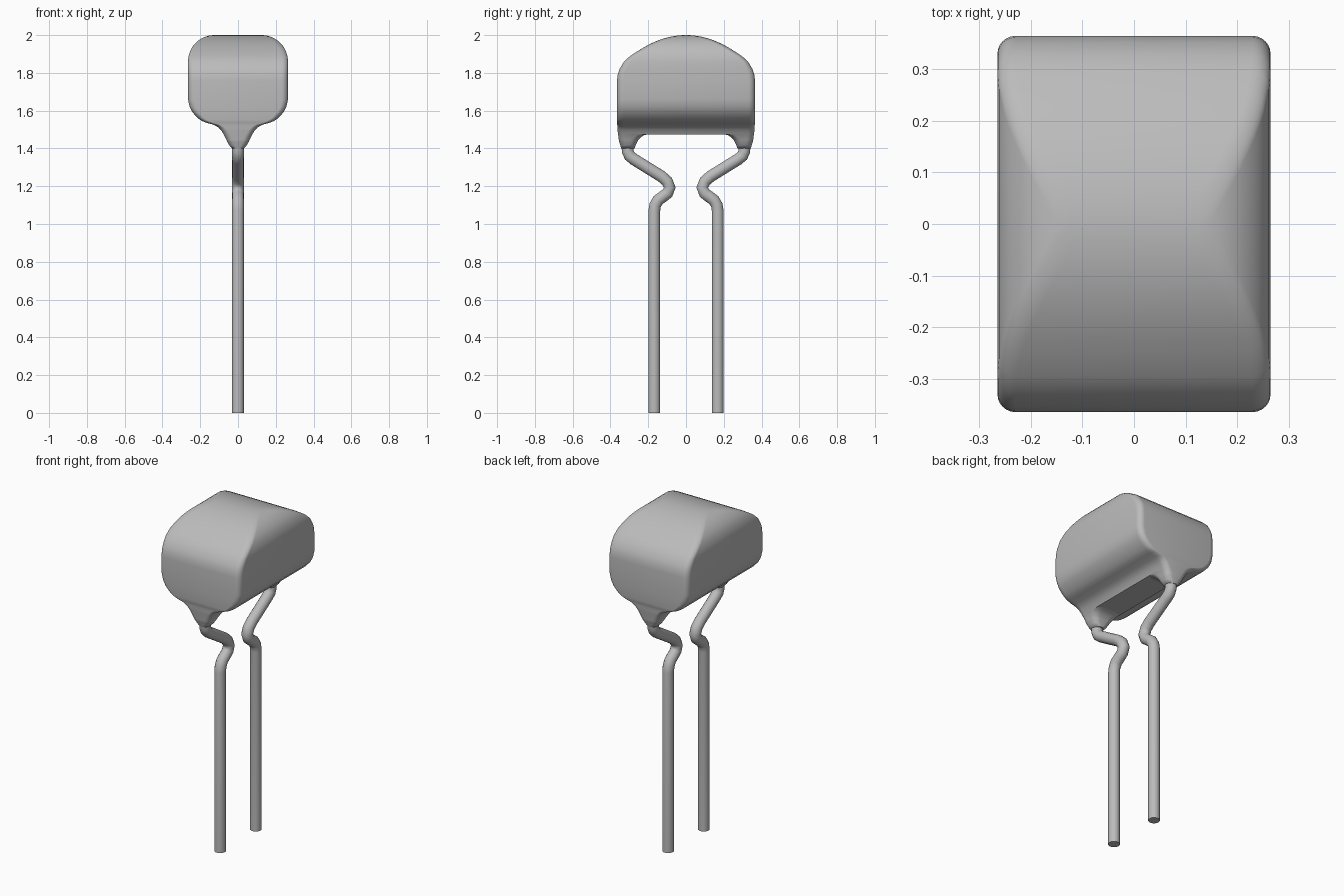
import bpy, bmesh, math

cube = bpy.data.objects.get("Cube")
if cube:
    bpy.data.objects.remove(cube, do_unlink=True)

grey = bpy.data.materials.new("plain grey")
grey.use_nodes = True
colour = (0.5, 0.5, 0.5, 1)
grey.diffuse_color = colour
grey.node_tree.nodes["Principled BSDF"].inputs["Base Color"].default_value = colour


def smooth(obj, degrees):
    bpy.ops.object.select_all(action='DESELECT')
    obj.select_set(True)
    bpy.context.view_layer.objects.active = obj
    bpy.ops.object.shade_smooth_by_angle(angle=math.radians(degrees))


def lookup(table, z):
    """Linear interpolation in a list of (height, value)."""
    for (z0, v0), (z1, v1) in zip(table, table[1:]):
        if z <= z1:
            return v0 + (v1 - v0) * max(0, z - z0) / (z1 - z0)
    return table[-1][1]


# Half width and outer depth of the body by height
WIDTH = [(1.40, .03), (1.415, .045), (1.435, .057), (1.46, .068), (1.49, .085),
         (1.51, .102), (1.525, .127), (1.535, .165), (1.545, .19), (1.56, .212),
         (1.59, .24), (1.62, .256), (1.66, .265)]
DEPTH = [(1.40, .343), (1.44, .355), (1.50, .363), (1.55, .365), (1.76, .365),
         (1.79, .362), (1.82, .352), (1.86, .328), (1.89, .295), (1.919, .25)]
# Inner side of each foot
INNER = [(1.40, .272), (1.42, .265), (1.445, .253), (1.46, .238),
         (1.47, .222), (1.475, .2)]
SHOULDER, ROUND, FLAT = 1.86, .14, .125


def half_width(z):
    if z > SHOULDER:
        return FLAT + math.sqrt(max(0, ROUND ** 2 - (z - SHOULDER) ** 2))
    return lookup(WIDTH, z)


def ring(bm, z, hx, y0, y1, steps=6):
    """One horizontal rounded rectangle."""
    hy, cy = (y1 - y0) / 2, (y0 + y1) / 2
    r = min(.035, hx, hy * .8)
    verts = []
    for q, (sx, sy) in enumerate([(1, 1), (-1, 1), (-1, -1), (1, -1)]):
        for i in range(steps + 1):
            a = math.pi / 2 * (q + i / steps)
            verts.append(bm.verts.new((sx * (hx - r) + r * math.cos(a),
                                       cy + sy * (hy - r) + r * math.sin(a), z)))
    return verts


def loft(bm, rings):
    for a, b in zip(rings, rings[1:]):
        for i in range(len(a)):
            j = (i + 1) % len(a)
            bm.faces.new((a[i], a[j], b[j], b[i]))


# Coated body: stacked rounded sections, closing to a ridge on top
bm = bmesh.new()
levels = [(1.475, lookup(DEPTH, 1.475))]
heights = sorted({z for z, _ in WIDTH + DEPTH if z > 1.475})
levels += [(z, lookup(DEPTH, z)) for z in heights]
levels += [(2 - 1.296 * y * y, y) for y in (.225, .2, .17, .14, .11, .08, .05, .025, 0)]
body_rings = [ring(bm, z, half_width(z), -y, y) for z, y in levels]
loft(bm, body_rings)
bm.faces.new(body_rings[0][::-1])

# Tapered feet where the leads come out
foot_heights = sorted({z for z, _ in WIDTH + DEPTH + INNER if z <= 1.475})
for side in (1, -1):
    rings = []
    for z in foot_heights:
        ends = sorted((side * lookup(INNER, z), side * lookup(DEPTH, z)))
        rings.append(ring(bm, z, half_width(z), *ends))
    loft(bm, rings)
    bm.faces.new(rings[0][::-1])

bmesh.ops.remove_doubles(bm, verts=bm.verts, dist=.0002)
mesh = bpy.data.meshes.new("body")
bm.to_mesh(mesh)
bm.free()
body = bpy.data.objects.new("body", mesh)
bpy.context.collection.objects.link(body)
mesh.materials.append(grey)
smooth(body, 50)

# Kinked wire leads
PATH = [(.31, 1.42), (.309, 1.385), (.298, 1.36), (.275, 1.342), (.13, 1.252),
        (.1, 1.226), (.086, 1.193), (.098, 1.163), (.122, 1.145), (.148, 1.126),
        (.163, 1.1), (.168, 1.07), (.168, 0)]
for side, name in ((-1, "front_lead"), (1, "back_lead")):
    curve = bpy.data.curves.new(name, 'CURVE')
    curve.dimensions = '3D'
    curve.bevel_depth = .032
    curve.bevel_resolution = 5
    curve.use_fill_caps = True
    spline = curve.splines.new('POLY')
    spline.points.add(len(PATH) - 1)
    for point, (y, z) in zip(spline.points, PATH):
        point.co = (0, side * y, z, 1)
    curve.materials.append(grey)
    lead = bpy.data.objects.new(name, curve)
    bpy.context.collection.objects.link(lead)
    bpy.ops.object.select_all(action='DESELECT')
    lead.select_set(True)
    bpy.context.view_layer.objects.active = lead
    bpy.ops.object.convert(target='MESH')
    smooth(bpy.context.view_layer.objects.active, 50)
